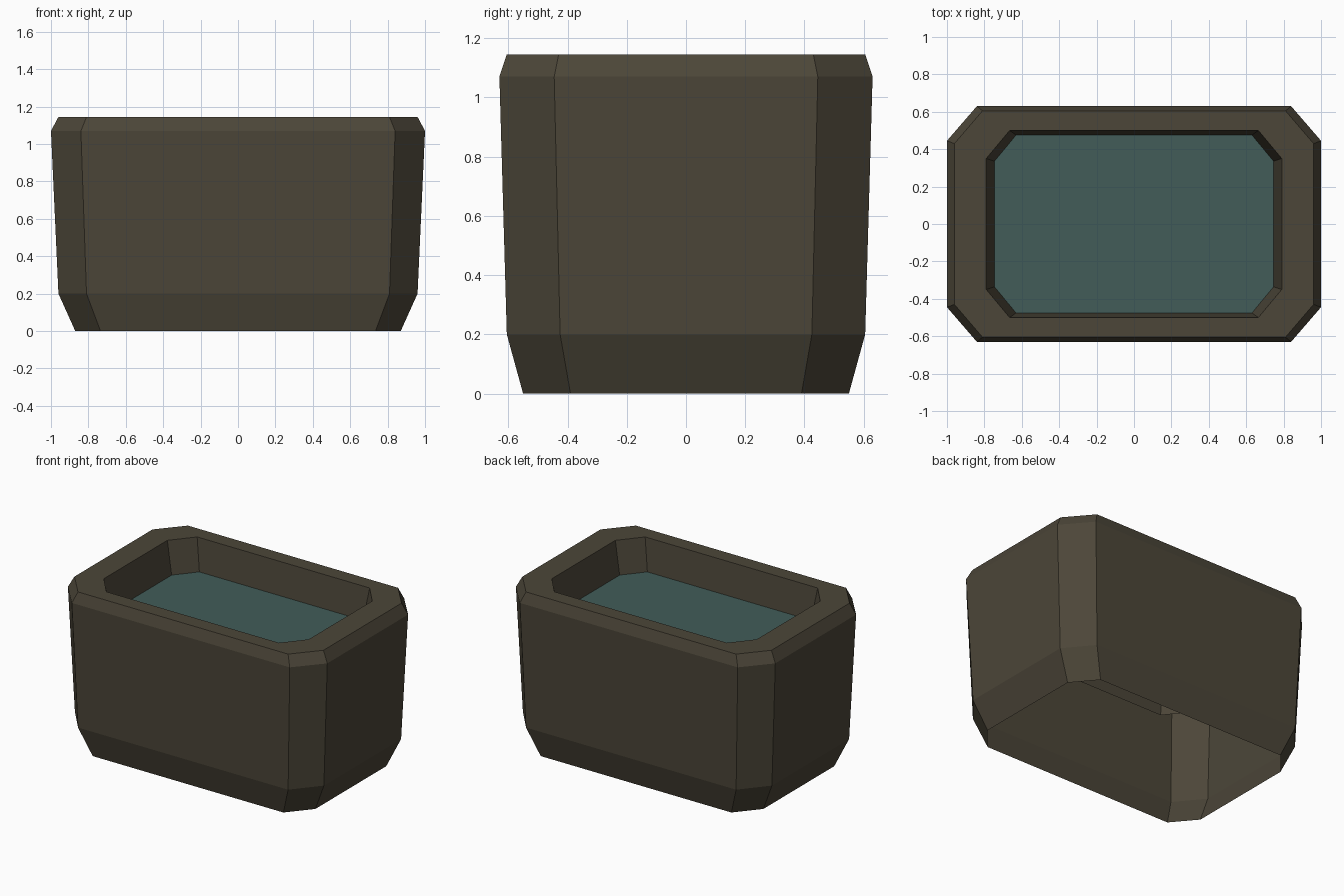
import bpy
import bmesh

cube = bpy.data.objects.get("Cube")
if cube:
    bpy.data.objects.remove(cube, do_unlink=True)


def make_material(name, color):
    mat = bpy.data.materials.new(name)
    mat.use_nodes = True
    mat.diffuse_color = color
    bsdf = next(n for n in mat.node_tree.nodes if n.type == 'BSDF_PRINCIPLED')
    bsdf.inputs["Base Color"].default_value = color
    bsdf.inputs["Roughness"].default_value = 0.9
    return mat


def octagon(bm, hx, hy, cx, cy, z):
    """Ring of a rectangle hx by hy whose corners are cut back to cx and cy."""
    quarter = [(hx, cy), (cx, hy)]
    pts = quarter + [(-x, y) for x, y in reversed(quarter)]
    pts += [(-x, -y) for x, y in pts]
    return [bm.verts.new((x, y, z)) for x, y in pts]


def finish(bm, name, mat):
    mesh = bpy.data.meshes.new(name)
    bm.to_mesh(mesh)
    bm.free()
    mesh.materials.append(mat)
    obj = bpy.data.objects.new(name, mesh)
    bpy.context.collection.objects.link(obj)
    return obj


stone = make_material("dark_brown_stone", (0.072, 0.061, 0.040, 1))
water = make_material("teal_water", (0.054, 0.107, 0.098, 1))

# Trough shell, open underneath: outer wall, bevelled rim, then basin wall
profile = [
    (0.87, 0.55, 0.735, 0.39, 0.0),
    (0.96, 0.605, 0.81, 0.425, 0.2),
    (1.0, 0.63, 0.84, 0.445, 1.07),
    (0.96, 0.605, 0.81, 0.43, 1.145),
    (0.79, 0.50, 0.665, 0.35, 1.145),
    (0.70, 0.45, 0.595, 0.32, 0.68),
]
bm = bmesh.new()
rings = [octagon(bm, *ring) for ring in profile]
for low, high in zip(rings, rings[1:]):
    for i in range(len(low)):
        j = (i + 1) % len(low)
        bm.faces.new((low[i], low[j], high[j], high[i]))
finish(bm, "trough_shell", stone)

# Water surface inside the basin
bm = bmesh.new()
bm.faces.new(octagon(bm, 0.746, 0.475, 0.631, 0.336, 0.92))
finish(bm, "water_surface", water)
